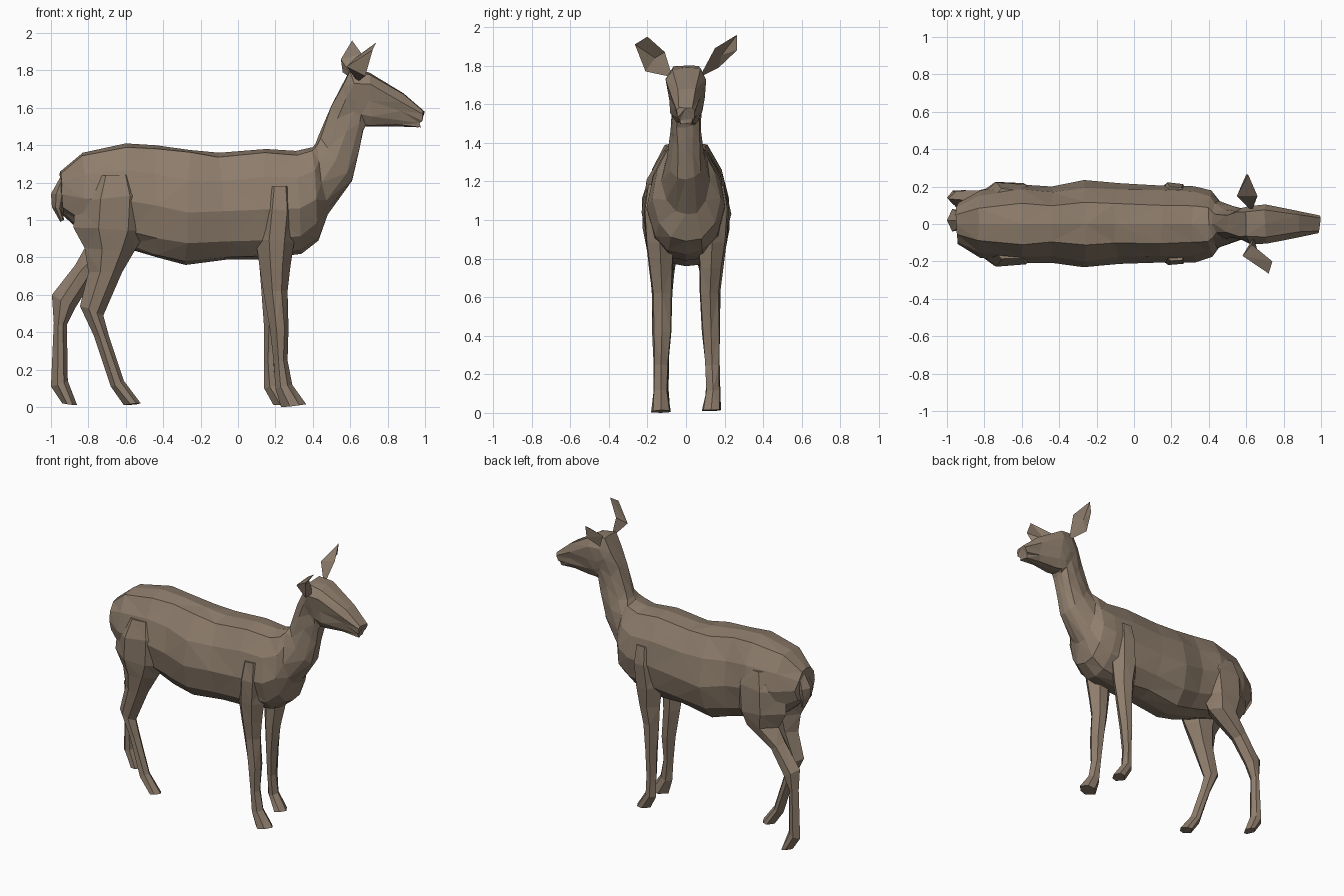
import bpy
import bmesh
import random
from mathutils import Vector

random.seed(4)

cube = bpy.data.objects.get("Cube")
if cube:
    bpy.data.objects.remove(cube, do_unlink=True)

brown = bpy.data.materials.new("brown_coat")
brown.use_nodes = True
coat_colour = (0.27, 0.205, 0.15, 1)
brown.diffuse_color = coat_colour
brown.node_tree.nodes["Principled BSDF"].inputs["Base Color"].default_value = coat_colour

# Half cross-sections: (sideways share, share of the way from lower to upper edge)
BARREL = [(0, 1), (.5, .97), (.84, .74), (1, .45), (.82, .18), (.45, .03), (0, 0)]
SKULL = [(0, 1), (.7, .98), (1, .76), (.92, .45), (.78, .2), (.5, .02), (0, 0)]
LIMB = [(0, 1), (.9, .75), (1, .35), (0, 0)]


def finish(name, bm):
    """Turn a bmesh into a flat-shaded brown object."""
    bmesh.ops.recalc_face_normals(bm, faces=bm.faces)
    bmesh.ops.triangulate(bm, faces=bm.faces)
    mesh = bpy.data.meshes.new(name)
    bm.to_mesh(mesh)
    bm.free()
    mesh.materials.append(brown)
    part = bpy.data.objects.new(name, mesh)
    bpy.context.scene.collection.objects.link(part)
    return part


def loft(name, rows, profile_of, side=0.0, jitter=0.0):
    """Skin rings that each span two points (x, z), with side offset and half width."""
    bm = bmesh.new()
    rings = []
    for index, (upper_x, upper_z, lower_x, lower_z, offset, half) in enumerate(rows):
        profile = profile_of(index)
        outline = profile + [(-s, t) for s, t in reversed(profile[1:-1])]
        centre = offset * side if side else offset
        ring = []
        for s, t in outline:
            point = Vector((lower_x + (upper_x - lower_x) * t,
                            centre + half * s,
                            lower_z + (upper_z - lower_z) * t))
            if s:
                point += Vector([random.uniform(-jitter, jitter) for axis in "xyz"])
            ring.append(bm.verts.new(point))
        rings.append(ring)
    for first, second in zip(rings, rings[1:]):
        count = len(first)
        for i in range(count):
            j = (i + 1) % count
            bm.faces.new((first[i], first[j], second[j], second[i]))
    bm.faces.new(rings[0])
    bm.faces.new(rings[-1])
    return finish(name, bm)


def ear(name, rim, back, hollow):
    """A cupped leaf: a rim closed by a rear bulge and a sunken inside."""
    bm = bmesh.new()
    edge = [bm.verts.new(p) for p in rim]
    for tip in (bm.verts.new(back), bm.verts.new(hollow)):
        for i, vert in enumerate(edge):
            bm.faces.new((vert, edge[(i + 1) % len(edge)], tip))
    return finish(name, bm)


# Body, neck and head as one continuous skin from rump to muzzle
body_rows = [
    (-.95, 1.26, -.94, 1.03, 0, .11),
    (-.83, 1.36, -.82, .92, 0, .18),
    (-.6, 1.41, -.6, .85, 0, .215),
    (-.44, 1.4, -.43, .8, 0, .205),
    (-.26, 1.375, -.28, .76, 0, .235),
    (-.1, 1.36, -.05, .79, 0, .215),
    (.15, 1.38, .12, .79, 0, .21),
    (.31, 1.37, .34, .82, 0, .2),
    (.4, 1.39, .43, .89, 0, .175),
    (.415, 1.41, .48, 1.03, 0, .13),
    (.43, 1.45, .61, 1.21, 0, .095),
    (.5, 1.61, .645, 1.36, 0, .08),
    (.55, 1.71, .67, 1.48, 0, .085),
    (.6, 1.8, .68, 1.5, 0, .1),
    (.7, 1.79, .72, 1.5, 0, .1),
    (.88, 1.68, .86, 1.5, 0, .068),
    (.995, 1.58, .97, 1.5, 0, .048),
]
HEAD_START = 12
loft("body_neck_and_head", body_rows,
     lambda i: SKULL if i >= HEAD_START else BARREL, jitter=.007)

# Tail
loft("tail", [
    (-.9, 1.25, -.95, 1.23, .02, .04),
    (-.92, 1.14, -1, 1.14, .02, .06),
    (-.94, 1.06, -.995, 1.07, .02, .05),
    (-.93, 1, -.95, .99, .02, .02),
], lambda i: LIMB)

# Hind legs share a thigh; one steps forward, the other trails
thigh = [
    (-.53, 1.24, -.8, 1.24, .1, .09),
    (-.48, 1.14, -.87, 1.1, .12, .105),
    (-.49, .94, -.88, .96, .125, .1),
    (-.55, .84, -.82, .85, .125, .08),
]
forward_shank = [
    (-.62, .72, -.8, .72, .125, .065),
    (-.72, .49, -.845, .54, .125, .045),
    (-.69, .38, -.77, .38, .125, .036),
    (-.61, .14, -.68, .11, .13, .036),
    (-.52, .02, -.61, .01, .13, .045),
]
trailing_shank = [
    (-.77, .69, -.87, .76, .125, .055),
    (-.87, .53, -.995, .6, .135, .045),
    (-.915, .44, -.985, .45, .135, .036),
    (-.91, .14, -1, .11, .14, .036),
    (-.86, .01, -.94, .02, .14, .042),
]

# Front legs share a shoulder in the same way
shoulder = [
    (.29, 1.18, .14, 1.18, .12, .08),
    (.31, 1.05, .11, 1.06, .13, .09),
    (.3, .88, .095, .9, .135, .075),
    (.28, .75, .115, .75, .13, .06),
]
forward_cannon = [
    (.265, .62, .135, .62, .125, .052),
    (.27, .42, .17, .42, .125, .048),
    (.265, .25, .19, .25, .13, .036),
    (.29, .12, .2, .1, .13, .036),
    (.365, .015, .23, 0, .13, .048),
]
trailing_cannon = [
    (.25, .62, .125, .62, .125, .052),
    (.22, .42, .14, .42, .13, .048),
    (.205, .25, .14, .25, .135, .036),
    (.22, .12, .14, .1, .14, .036),
    (.29, .015, .19, .01, .13, .045),
]

for limb_name, upper, forward, trailing in (
        ("hind_leg", thigh, forward_shank, trailing_shank),
        ("front_leg", shoulder, forward_cannon, trailing_cannon)):
    loft("forward_" + limb_name, upper + forward, lambda i: LIMB, side=-1, jitter=.004)
    loft("trailing_" + limb_name, upper + trailing, lambda i: LIMB, side=1, jitter=.004)

# Ears, one upright and one turned forward
ear("upright_ear",
    [(.63, .07, 1.74), (.66, .15, 1.89), (.61, .265, 1.96), (.6, .265, 1.88), (.56, .17, 1.79)],
    back=(.55, .15, 1.86), hollow=(.6, .185, 1.855))
ear("turned_ear",
    [(.64, -.07, 1.74), (.63, -.11, 1.87), (.74, -.2, 1.95), (.72, -.265, 1.91), (.68, -.21, 1.77)],
    back=(.58, -.17, 1.82), hollow=(.65, -.16, 1.84))
